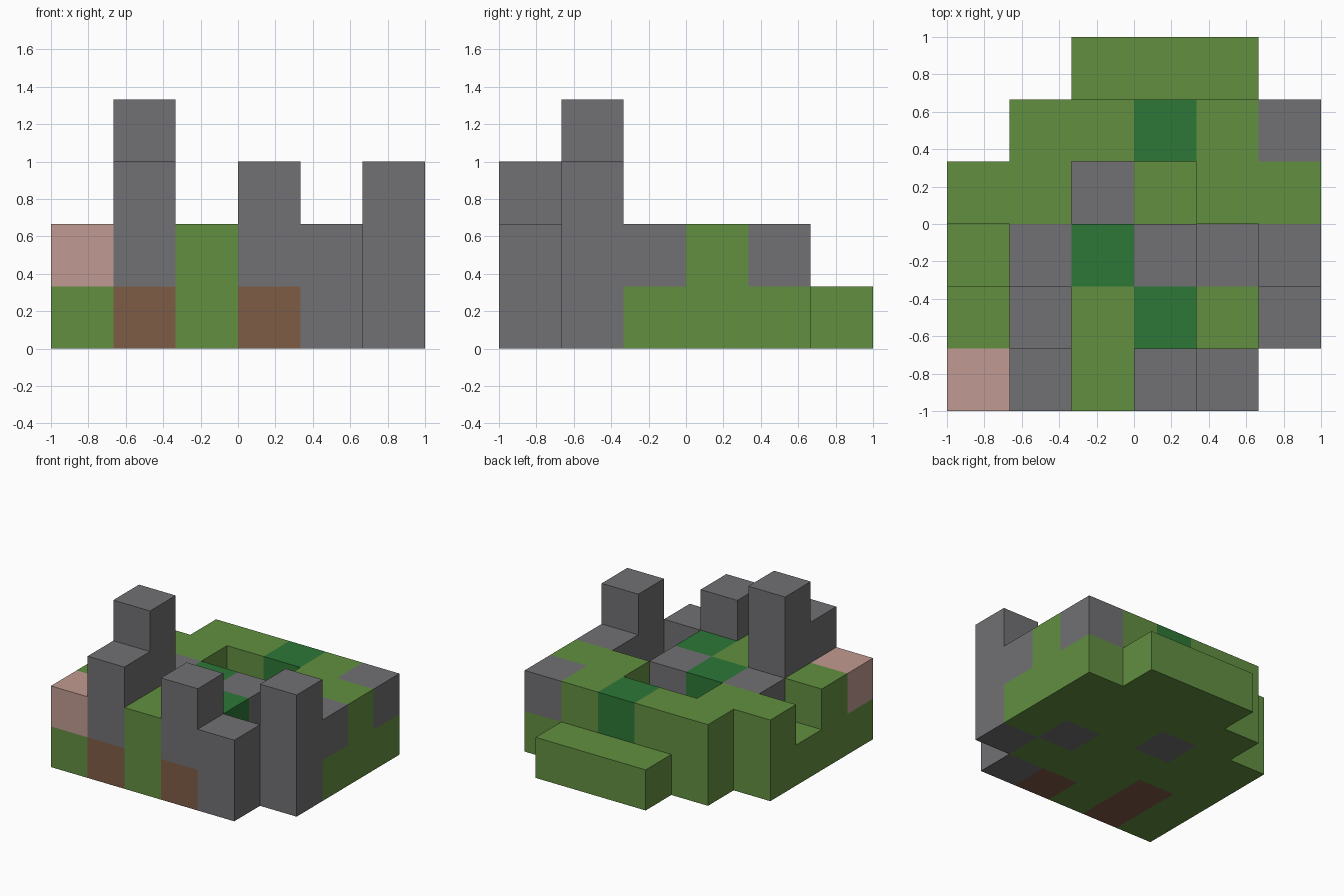
import bpy
import bmesh
from mathutils import Vector

old = bpy.data.objects.get("Cube")
if old:
    bpy.data.objects.remove(old, do_unlink=True)

CELL = 1 / 3
HALF = 3  # cells from the centre to the edge

# Block plan of each layer, bottom to top; rows run from front to back
LAYERS = [
    ["GBGBS.",
     "GBGGGS",
     "GGGGSG",
     "GGSGGG",
     ".GGGGG",
     "..GGG."],
    ["PSGSS.",
     "GSGD.S",
     ".SDS.S",
     "GG..GG",
     ".GGDGS"],
    [".S.S..",
     ".S...S"],
    ["......",
     ".S...."],
]

# Part letter: object name, material name, sRGB colour
PARTS = {
    "G": ("grass_ground", "grass green", "628F40"),
    "D": ("dark_shrubs", "dark green", "2D7737"),
    "S": ("stone_ruins", "stone grey", "717073"),
    "B": ("earth_footings", "earth brown", "7F5C46"),
    "P": ("pink_block", "dusty pink", "C19A92"),
}


def linear(code):
    def channel(i):
        c = int(code[i:i + 2], 16) / 255
        return c / 12.92 if c <= 0.04045 else ((c + 0.055) / 1.055) ** 2.4
    return (channel(0), channel(2), channel(4), 1)


def make_material(name, code):
    mat = bpy.data.materials.new(name)
    mat.use_nodes = True
    mat.diffuse_color = linear(code)
    bsdf = mat.node_tree.nodes["Principled BSDF"]
    bsdf.inputs["Base Color"].default_value = linear(code)
    bsdf.inputs["Roughness"].default_value = 0.9
    return mat


cells = {(x, y, z): letter
         for z, layer in enumerate(LAYERS)
         for y, row in enumerate(layer)
         for x, letter in enumerate(row) if letter != "."}


def add_side(bm, cell, axis, sign):
    """One square side of a block, wound to face outward."""
    centre = Vector(cell) + Vector((0.5, 0.5, 0.5))
    normal, u, v = Vector(), Vector(), Vector()
    normal[axis] = sign * 0.5
    u[(axis + 1) % 3] = 0.5
    v[(axis + 2) % 3] = 0.5 * sign
    corners = [centre + normal + a * u + b * v
               for a, b in ((-1, -1), (1, -1), (1, 1), (-1, 1))]
    offset = Vector((HALF, HALF, 0))
    bm.faces.new([bm.verts.new((p - offset) * CELL) for p in corners])


def build_part(letter, name, material):
    bm = bmesh.new()
    for cell, kind in cells.items():
        if kind != letter:
            continue
        for axis in range(3):
            for sign in (-1, 1):
                near = list(cell)
                near[axis] += sign
                if tuple(near) not in cells:
                    add_side(bm, cell, axis, sign)
    # Join the squares into large flat faces
    bmesh.ops.remove_doubles(bm, verts=bm.verts, dist=0.001)
    bmesh.ops.dissolve_limit(bm, angle_limit=0.01,
                             verts=bm.verts, edges=bm.edges)
    mesh = bpy.data.meshes.new(name)
    bm.to_mesh(mesh)
    bm.free()
    mesh.materials.append(material)
    bpy.context.collection.objects.link(bpy.data.objects.new(name, mesh))


for letter, (name, mat_name, code) in PARTS.items():
    build_part(letter, name, make_material(mat_name, code))
